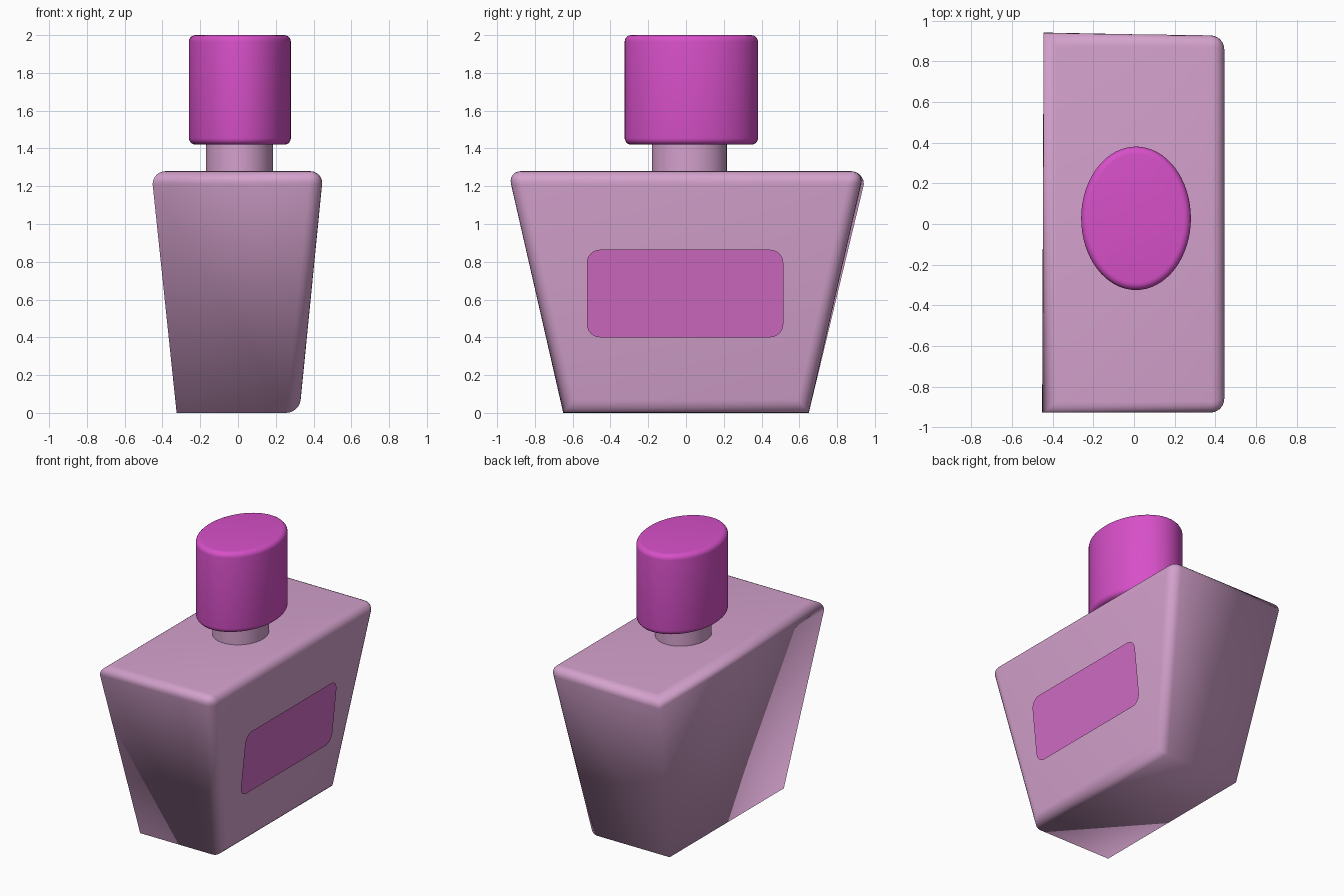
import bpy
import bmesh
import math

if "Cube" in bpy.data.objects:
    bpy.data.objects.remove(bpy.data.objects["Cube"], do_unlink=True)


def material(name, rgb):
    mat = bpy.data.materials.new(name)
    mat.use_nodes = True
    mat.diffuse_color = (*rgb, 1)
    bsdf = mat.node_tree.nodes["Principled BSDF"]
    bsdf.inputs["Base Color"].default_value = (*rgb, 1)
    bsdf.inputs["Roughness"].default_value = 0.5
    return mat


def finish(bm, name, mat):
    mesh = bpy.data.meshes.new(name)
    bm.to_mesh(mesh)
    bm.free()
    mesh.materials.append(mat)
    obj = bpy.data.objects.new(name, mesh)
    bpy.context.collection.objects.link(obj)
    return obj


def smooth(obj, angle):
    bpy.ops.object.select_all(action="DESELECT")
    obj.select_set(True)
    bpy.context.view_layer.objects.active = obj
    bpy.ops.object.shade_smooth_by_angle(angle=math.radians(angle))


def oval(name, mat, center, radii, bottom, top, rim=0):
    """Upright elliptical cylinder with optionally rounded rims."""
    bm = bmesh.new()
    bmesh.ops.create_cone(bm, cap_ends=True, segments=64,
                          radius1=1, radius2=1, depth=1)
    for v in bm.verts:
        v.co.x = center[0] + v.co.x * radii[0]
        v.co.y = center[1] + v.co.y * radii[1]
        v.co.z = top if v.co.z > 0 else bottom
    if rim:
        rims = [e for e in bm.edges if e.verts[0].co.z == e.verts[1].co.z]
        bmesh.ops.bevel(bm, geom=rims, offset=rim, segments=5,
                        profile=0.5, affect="EDGES")
    obj = finish(bm, name, mat)
    smooth(obj, 40)
    return obj


glass = material("pale pink glass", (0.66, 0.36, 0.61))
magenta = material("magenta cap", (0.68, 0.08, 0.58))
orchid = material("orchid label", (0.64, 0.15, 0.56))

# Tapered bottle: rounded rim and label side, crisp edges elsewhere
bm = bmesh.new()
bmesh.ops.create_cube(bm, size=2)
for v in bm.verts:
    upper = v.co.z > 0
    v.co.x *= 0.452 if upper else 0.325
    v.co.y *= 0.942 if upper else 0.65
    v.co.z = 1.28 if upper else 0
rounded = [e for e in bm.edges
           if all(v.co.z > 1 for v in e.verts) or all(v.co.x > 0 for v in e.verts)]
bmesh.ops.bevel(bm, geom=rounded, offset=0.07, segments=6,
                profile=0.5, affect="EDGES")
bottle = finish(bm, "bottle", glass)
smooth(bottle, 180)

# Neck and cap
oval("neck", glass, (0.008, 0.018), (0.178, 0.198), 1.25, 1.45)
oval("cap", magenta, (0.01, 0.028), (0.27, 0.353), 1.42, 2.0, rim=0.035)

# Rounded label sheet parallel to the sloping side
half_w, half_h, corner = 0.52, 0.232, 0.07
bm = bmesh.new()
outline = []
for quarter, (sy, sz) in enumerate([(1, 1), (-1, 1), (-1, -1), (1, -1)]):
    for step in range(7):
        a = math.radians(90 * quarter + 15 * step)
        y = sy * (half_w - corner) + corner * math.cos(a) - 0.005
        z = 0.632 + sz * (half_h - corner) + corner * math.sin(a)
        outline.append(bm.verts.new((0.384 + (z - 0.4) * 0.102, y, z)))
bm.faces.new(outline)
finish(bm, "label", orchid)
